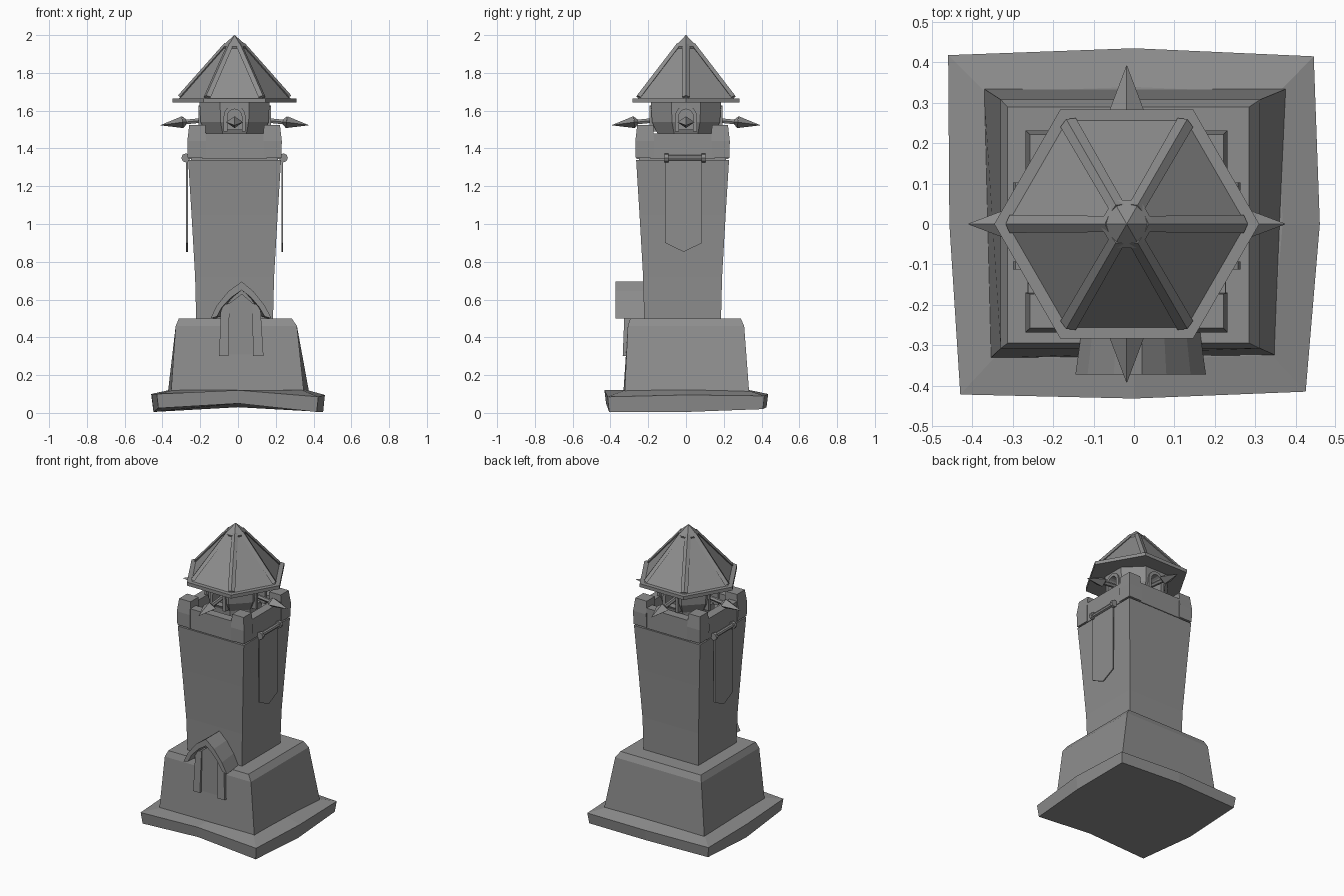
import bpy, bmesh, math
from mathutils import Vector, Matrix

if "Cube" in bpy.data.objects:
    bpy.data.objects.remove(bpy.data.objects["Cube"], do_unlink=True)

stone = bpy.data.materials.new("grey_stone")
stone.use_nodes = True
GREY = (0.27, 0.27, 0.27, 1)
stone.diffuse_color = GREY
stone.node_tree.nodes["Principled BSDF"].inputs["Base Color"].default_value = GREY

CX, CY = -0.018, -0.018          # the tower stands slightly off centre


def finish(name, bm):
    bmesh.ops.recalc_face_normals(bm, faces=bm.faces)
    mesh = bpy.data.meshes.new(name)
    bm.to_mesh(mesh)
    bm.free()
    mesh.materials.append(stone)
    obj = bpy.data.objects.new(name, mesh)
    bpy.context.collection.objects.link(obj)
    return obj


def loft(name, rings):
    """Skin a stack of equal-length point rings and cap both ends."""
    bm = bmesh.new()
    rows = [[bm.verts.new(p) for p in ring] for ring in rings]
    n = len(rows[0])
    for a, b in zip(rows, rows[1:]):
        for i in range(n):
            j = (i + 1) % n
            bm.faces.new((a[i], a[j], b[j], b[i]))
    bm.faces.new(rows[0])
    bm.faces.new(rows[-1])
    return finish(name, bm)


def rect(x0, x1, y0, y1, z):
    return [(x0, y0, z), (x1, y0, z), (x1, y1, z), (x0, y1, z)]


def box(name, x0, x1, y0, y1, z0, z1):
    return loft(name, [rect(x0, x1, y0, y1, z0), rect(x0, x1, y0, y1, z1)])


def ngon(n, r, z, cx, cy, turn=0.0):
    return [(cx + r * math.cos(turn + math.tau * i / n),
             cy + r * math.sin(turn + math.tau * i / n), z) for i in range(n)]


def extrude_front(name, outline, y0, y1):
    return loft(name, [[(x, y, z) for x, z in outline] for y in (y0, y1)])


def rod(name, a, b, r0, r1, sides=8, flat=1.0):
    """Tapered bar between two points; flat squashes its second axis."""
    a, b = Vector(a), Vector(b)
    d = (b - a).normalized()
    side = d.cross(Vector((0, 0, 1))).normalized()
    up = side.cross(d)
    return loft(name, [[p + side * r * math.cos(t) + up * r * flat * math.sin(t)
                        for t in (math.tau * i / sides for i in range(sides))]
                       for p, r in ((a, r0), (b, r1))])


# Uneven ground slab, with bowed edges
plan = [(-.43, -.422), (0, -.432), (.425, -.415), (.46, 0),
        (.445, .415), (0, .435), (-.46, .418), (-.457, 0)]
low = [.025, .05, .005, .005, .02, .03, .03, .005]
high = [.1, .12, .085, .095, .09, .1, .1, .1]
loft("ground_slab", [
    [(x * .98, y * .98, z) for (x, y), z in zip(plan, low)],
    [(x, y, z) for (x, y), z in zip(plan, high)],
    [(x * .8, y * .78, .12) for x, y in plan]])

# Battered pedestal with a chamfered top
loft("pedestal", [
    [(-.355, -.332, .1), (.35, -.325, .1), (.378, .335, .1), (-.372, .335, .1)],
    rect(-.33, .312, -.308, .308, .46),
    rect(-.313, .285, -.295, .29, .5)])

# Flared shaft
loft("shaft", [rect(CX - h, CX + h, CY - h, CY + h, z)
               for h, z in ((.203, .48), (.209, .72), (.228, 1.05), (.246, 1.34))])

# Parapet: floor, low walls and raised corner blocks
box("parapet_floor", CX - .23, CX + .23, CY - .23, CY + .23, 1.32, 1.42)
for s, tag in ((-1, "a"), (1, "b")):
    o, i = sorted((s * .244, s * .185))
    box("parapet_wall_x_" + tag, CX + o, CX + i, CY - .17, CY + .17, 1.345, 1.48)
    box("parapet_wall_y_" + tag, CX - .17, CX + .17, CY + o, CY + i, 1.345, 1.48)
    for t in (-1, 1):
        def corner(out, inn, z):
            (x0, x1), (y0, y1) = sorted((s * out, s * inn)), sorted((t * out, t * inn))
            return rect(CX + x0, CX + x1, CY + y0, CY + y1, z)
        loft("corner_merlon", [corner(.248, .152, 1.35), corner(.25, .152, 1.44),
                               corner(.24, .155, 1.525)])

# Lantern room: flared octagon with four arched recesses
turn = math.pi / 8
k = 1 / math.cos(turn)
lantern = loft("lantern_room", [ngon(8, r * k, z, CX, 0, turn)
                                for r, z in ((.148, 1.4), (.152, 1.48), (.18, 1.54), (.186, 1.65))])


def arch(w, z0, zs):
    """Round-arched outline, sprung at zs."""
    return [(-w, z0)] + [(-w * math.cos(math.pi * i / 8), zs + w * math.sin(math.pi * i / 8))
                         for i in range(9)] + [(w, z0)]


cutters, frames = [], []
for q in range(4):
    spin = Matrix.Translation((CX, 0, 0)) @ Matrix.Rotation(q * math.pi / 2, 4, 'Z')
    cut = extrude_front("window_cutter", arch(.038, 1.5, 1.57), -.3, -.115)
    cut.data.transform(spin)
    cut.hide_render = True
    cut.hide_viewport = True
    cutters.append(cut)
    # Arched window surround
    out, inn = arch(.058, 1.49, 1.57), arch(.038, 1.49, 1.57)
    frame = extrude_front("window_surround", out + inn[::-1], -.192, -.15)
    frame.data.transform(spin)
    # Spear jutting out of the window
    for part in (rod("spear_shaft", (0, -.1, 1.556), (0, -.29, 1.537), .014, .014, 6),
                 rod("spear_collar", (0, -.255, 1.541), (0, -.275, 1.539), .018, .045, 4, .7),
                 rod("spear_head", (0, -.275, 1.539), (0, -.392, 1.523), .045, .001, 4, .7)):
        part.data.transform(spin)
for cut in cutters:
    mod = lantern.modifiers.new("window", 'BOOLEAN')
    mod.operation = 'DIFFERENCE'
    mod.solver = 'EXACT'
    mod.object = cut

# Six-sided roof with eave, ribs and finial cap
loft("eave", [ngon(6, .328, 1.642, CX, 0), ngon(6, .328, 1.665, CX, 0)])
loft("roof", [ngon(6, .298, 1.662, CX, 0), ngon(6, .045, 1.95, CX, 0)])
for i in range(6):
    a = math.tau * i / 6
    c, s = math.cos(a), math.sin(a)
    rod("roof_rib", (CX + .29 * c, .29 * s, 1.672), (CX + .045 * c, .045 * s, 1.95),
        .022, .02, 4, .6)
loft("roof_cap", [ngon(6, .062, 1.925, CX, 0), ngon(6, .068, 1.94, CX, 0),
                  ngon(6, .001, 2.0, CX, 0)])

# Hanging banners with rods on both sides
for s, tag in ((-1, "right"), (1, "left")):
    x = CX + s * .252
    xr = CX + s * .258
    outline = [(-.11, 1.35), (.085, 1.35), (.085, .9), (-.012, .852), (-.11, .9)]
    loft("banner_" + tag, [[(x + d, y, z) for y, z in outline] for d in (-.004, .004)])
    rod("banner_rod_" + tag, (xr, -.1, 1.35), (xr, .085, 1.35), .014, .014)
    for y in (-.113, .083):
        rod("rod_knob_" + tag, (xr, y, 1.35), (xr, y + .02, 1.35), .024, .024)

# Doorway: pointed hood, posts and door leaf
hood_out = [(-.145, .5), (-.115, .565), (-.05, .645), (.02, .695), (.08, .645), (.14, .57), (.178, .5)]
hood_in = [(-.112, .51), (-.085, .56), (-.035, .612), (.02, .65), (.068, .612), (.112, .56), (.142, .51)]
hood = extrude_front("door_hood", hood_out + hood_in[::-1], -.372, -.2)
for v in hood.data.vertices:
    if v.co.y > -.3:
        v.co.x = .02 + (v.co.x - .02) * .85
post_left = [(.08, .3), (.135, .3), (.118, .57), (.075, .58)]
post_right = [(-.1, .3), (-.05, .3), (-.045, .58), (-.09, .57)]
for name, outline in (("door_post_left", post_left), ("door_post_right", post_right)):
    post = extrude_front(name, outline, -.335, -.28)
    for v in post.data.vertices:
        v.co.y += .04 * (v.co.z - .3)
door = [(-.06, .31), (.09, .31), (.09, .57), (.02, .63), (-.06, .57)]
extrude_front("door_leaf", door, -.318, -.22)
